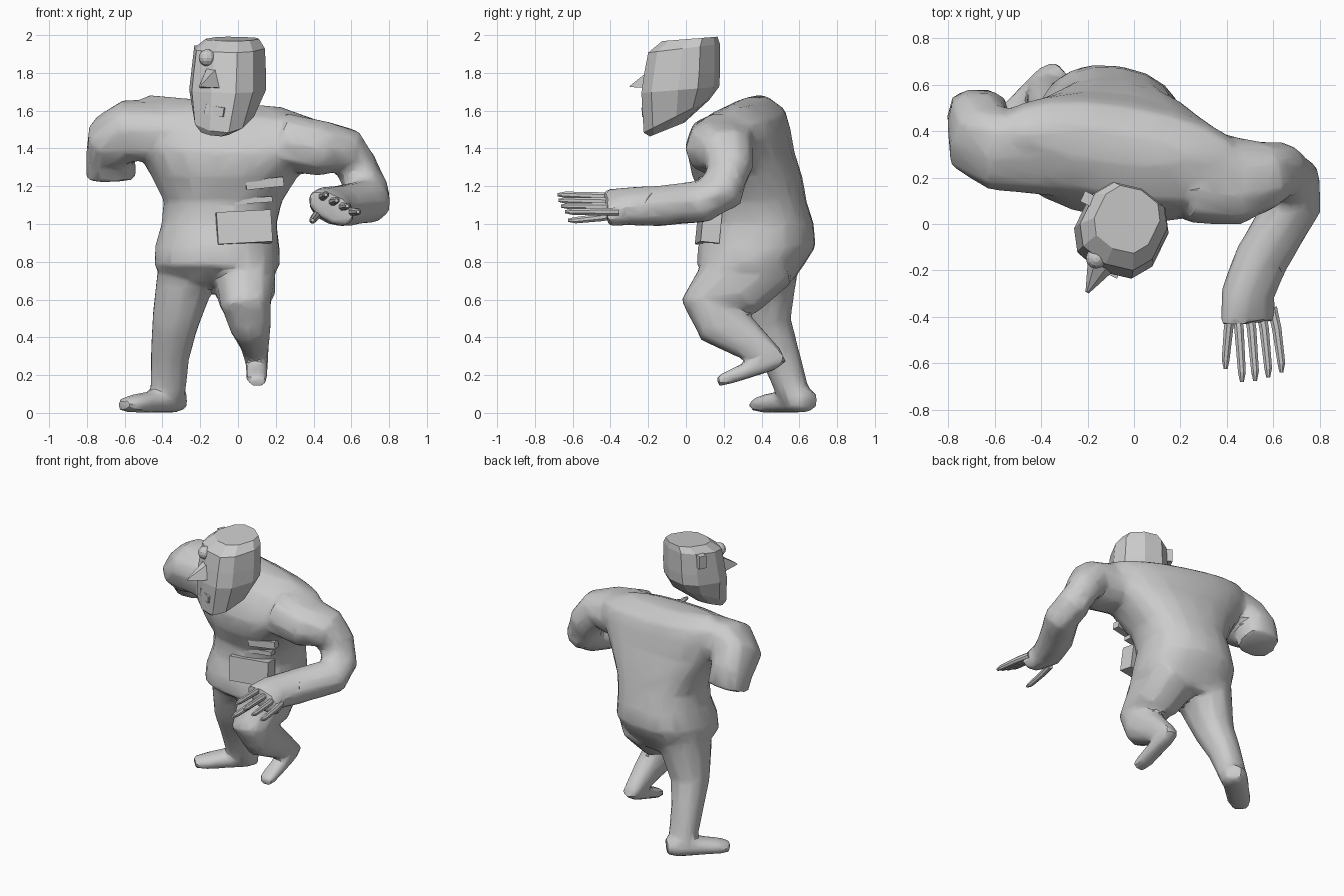
import bpy, bmesh
from math import cos, sin, pi, radians, copysign
from mathutils import Vector, Matrix

if "Cube" in bpy.data.objects:
    bpy.data.objects.remove(bpy.data.objects["Cube"])


def loft(name, rings):
    """Skin a list of equal-length rings and cap both ends."""
    bm = bmesh.new()
    vr = [[bm.verts.new(p) for p in r] for r in rings]
    n = len(vr[0])
    for a, b in zip(vr, vr[1:]):
        for i in range(n):
            j = (i + 1) % n
            bm.faces.new((a[i], a[j], b[j], b[i]))
    bm.faces.new(vr[0][::-1])
    bm.faces.new(vr[-1])
    bmesh.ops.recalc_face_normals(bm, faces=bm.faces)
    me = bpy.data.meshes.new(name)
    bm.to_mesh(me)
    bm.free()
    ob = bpy.data.objects.new(name, me)
    bpy.context.collection.objects.link(ob)
    return ob


def sup(t, p):
    """Point on a unit superellipse."""
    f = lambda v: copysign(abs(v) ** (2 / p), v)
    return f(cos(t)), f(sin(t))


def slices(name, data, n, p, yaw, slope, offset=0):
    """Stack of level slices: z, cx, cy, rx, ry, slope; slope runs along unit vector."""
    rings = []
    for z, cx, cy, rx, ry, s in data:
        ring = []
        for i in range(n):
            u, v = sup(2 * pi * (i + offset) / n, p)
            d = Matrix.Rotation(yaw, 3, 'Z') @ Vector((u * rx, v * ry, 0))
            ring.append((cx + d.x, cy + d.y, z + s * d.dot(Vector(slope))))
        rings.append(ring)
    return loft(name, rings)


def tube(name, pts, hint, n=10, p=2.3):
    """Limb along points (x, y, z, radius along hint, radius across)."""
    c = [Vector(q[:3]) for q in pts]
    rings = []
    for k, q in enumerate(pts):
        t = Vector()
        if k > 0:
            t += (c[k] - c[k - 1]).normalized()
        if k < len(c) - 1:
            t += (c[k + 1] - c[k]).normalized()
        t.normalize()
        side = t.cross(Vector(hint)).normalized()
        up = side.cross(t)
        ring = []
        for i in range(n):
            u, v = sup(2 * pi * (i + .5) / n, p)
            ring.append(c[k] + up * u * q[3] + side * v * q[4])
        rings.append(ring)
    return loft(name, rings)


def box(name, loc, size, rot=(0, 0, 0)):
    bpy.ops.mesh.primitive_cube_add(size=1, location=loc, rotation=[radians(a) for a in rot])
    ob = bpy.context.object
    ob.name = name
    ob.scale = size


# torso, hunched with the right-hand shoulder dropped
body = slices("body", [
    (.67, -.11, .38, .25, .16, 0),
    (.78, -.11, .34, .335, .28, 0),
    (.88, -.11, .375, .33, .31, 0),
    (1.00, -.10, .39, .305, .285, 0),
    (1.12, -.08, .37, .315, .265, 0),
    (1.25, -.07, .325, .39, .285, 0),
    (1.38, -.06, .29, .49, .27, -.03),
    (1.49, -.06, .30, .55, .235, -.07),
    (1.58, -.06, .315, .53, .19, -.09),
    (1.65, -.12, .34, .36, .07, -.09)], 20, 2.3, radians(-9), (1, 0, 0))

# bent arm reaching forward
arm_a = tube("reaching_arm", [
    (.25, .21, 1.43, .16, .21), (.45, .185, 1.40, .15, .19), (.57, .21, 1.385, .13, .15),
    (.63, .23, 1.30, .115, .125), (.68, .19, 1.18, .115, .125), (.69, .09, 1.12, .11, .125),
    (.55, -.15, 1.095, .103, .12), (.49, -.30, 1.095, .093, .12),
    (.495, -.425, 1.085, .07, .14)], (.5, 0, .86))

# arm drawn back, ending in a blunt stump
arm_b = tube("drawn_back_arm", [
    (-.20, .31, 1.48, .20, .16), (-.58, .325, 1.495, .18, .16),
    (-.665, .365, 1.445, .17, .145), (-.675, .44, 1.36, .145, .13),
    (-.67, .475, 1.25, .115, .135)], (0, 1, .3), 10, 2.6)

# planted leg and foot
leg_a = tube("planted_leg", [
    (-.24, .40, .85, .17, .22), (-.285, .40, .68, .155, .185),
    (-.335, .43, .47, .125, .13), (-.36, .50, .30, .105, .105),
    (-.375, .59, .04, .092, .08)], (1, 0, 0))
foot_a = tube("planted_foot", [
    (-.30, .655, .065, .055, .06), (-.35, .61, .07, .072, .09),
    (-.55, .42, .048, .048, .08), (-.61, .37, .04, .035, .055)], (0, 0, 1))

# raised leg and foot
leg_b = tube("raised_leg", [
    (.0, .43, .84, .20, .20), (.04, .24, .68, .165, .205),
    (.04, .12, .575, .14, .15), (.065, .18, .48, .115, .14), (.085, .31, .395, .085, .11),
    (.10, .475, .28, .06, .06)], (1, 0, 0))
foot_b = tube("raised_foot", [
    (.10, .515, .305, .04, .05), (.10, .45, .275, .055, .062),
    (.10, .22, .185, .037, .06), (.10, .165, .165, .028, .05)], (0, 0, 1), 8, 2.6)

# merge torso and limbs into one lightly faceted skin
bpy.ops.object.select_all(action='DESELECT')
for ob in (body, arm_a, arm_b, leg_a, leg_b, foot_a, foot_b):
    ob.select_set(True)
bpy.context.view_layer.objects.active = body
bpy.ops.object.join()
m = body.modifiers.new("merge", 'REMESH')
m.mode, m.voxel_size = 'VOXEL', .016
m = body.modifiers.new("soften", 'SMOOTH')
m.factor, m.iterations = .5, 8
m = body.modifiers.new("facet", 'DECIMATE')
m.ratio = .06
bpy.ops.object.convert(target='MESH')
bpy.ops.object.shade_smooth_by_angle(angle=radians(28))

# fingers fanned along the hand edge, thumb below
for i in range(5):
    f = (i - 1) / 3
    tx, ty, tz = (.395, -.615, 1.02) if i == 0 else (.465 + .17 * f, -.67 + .04 * f * f, 1.155 - .09 * f)
    x, z = (.42, 1.05) if i == 0 else (.44 + .155 * f, 1.14 - .075 * f)
    tube("thumb" if i == 0 else f"finger_{i}", [
        (x, -.36, z, .023, .023), ((x + tx) / 2, -.45, (z + tz) / 2, .022, .022),
        (tx, ty + .03, tz, .018, .018), (tx, ty - .01, tz, .009, .009)], (0, 0, 1), 8, 2)

# floating faceted head, turned aside
yaw = radians(-26)
slices("head", [
    (1.50, -.11, -.10, .09, .085, .4),
    (1.57, -.075, -.05, .15, .17, .5),
    (1.71, -.055, -.03, .195, .195, .08),
    (1.80, -.05, -.02, .19, .19, 0),
    (1.93, -.045, -.01, .18, .18, .12),
    (1.98, -.03, .02, .135, .14, .08)], 10, 2.6, yaw, (0, 1, 0), .5)


def on_head(x, y, z):
    """Head-local position to world."""
    d = Matrix.Rotation(yaw, 3, 'Z') @ Vector((x, y, 0))
    return Vector((-.05 + d.x, -.03 + d.y, z))


# wedge nose
loft("nose", [[on_head(-.02 + s * w, y, z) for s, y, z in ((-1, yb, zb), (1, yb, zb), (.4, yt, zt), (-.4, yt, zt))]
              for w, yb, zb, yt, zt in ((.07, -.15, 1.72, -.17, 1.82), (.008, -.305, 1.725, -.3, 1.735))])

# eyeball, lips and ear
bpy.ops.mesh.primitive_uv_sphere_add(segments=12, ring_count=8, radius=.045,
                                     location=on_head(-.05, -.155, 1.88))
bpy.context.object.name = "eye"
box("lips", on_head(.01, -.18, 1.60), (.11, .03, .05), (0, 10, -26))
box("ear", on_head(-.19, .06, 1.90), (.06, .05, .09), (0, 0, -26))

# front pouch and chest flaps
box("pouch", (.03, .12, .98), (.29, .10, .17), (-6, -3, 6))
box("chest_flap", (.14, .09, 1.215), (.20, .05, .05), (0, -6, 6))
box("lower_flap", (.08, .135, 1.125), (.20, .05, .03), (0, -4, 6))
